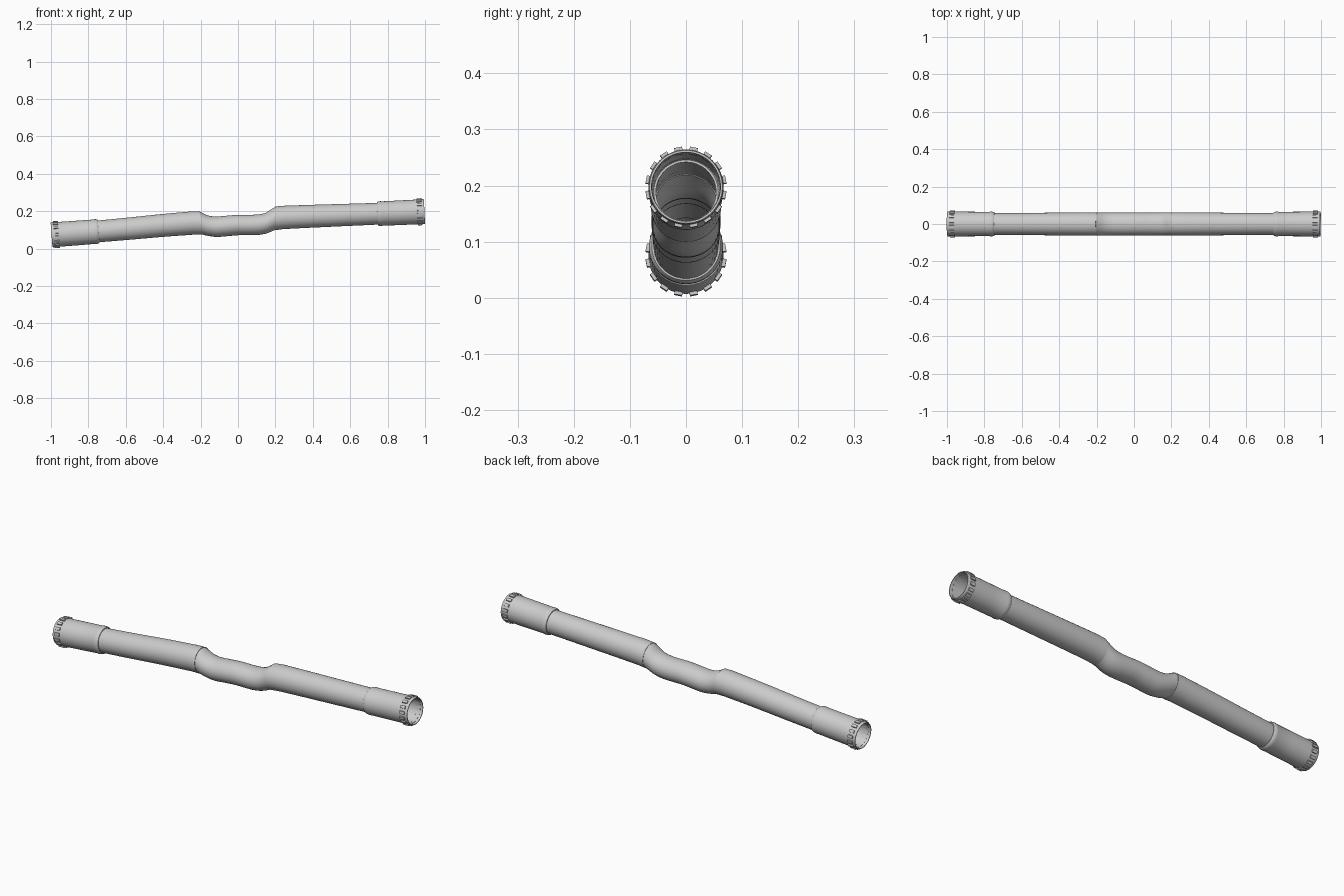
import bpy, bmesh, math
from mathutils import Matrix, Vector

if "Cube" in bpy.data.objects:
    bpy.data.objects.remove(bpy.data.objects["Cube"])

SIDES = 48
# Centreline of the bent tube: (x, z)
PATH = [(-1.0, .073), (-.76, .091), (-.6, .105), (-.4, .124), (-.26, .135), (-.205, .138),
        (-.165, .124), (-.12, .117), (-.06, .121), (0, .126), (.06, .126), (.11, .128),
        (.15, .136), (.18, .151), (.205, .163), (.3, .169), (.5, .177), (.76, .187), (1.0, .198)]


def centre(x):
    for i in range(len(PATH) - 1):
        (x0, z0), (x1, z1) = PATH[i], PATH[i + 1]
        if x <= x1 or i == len(PATH) - 2:
            def slope(k):
                a, b = PATH[max(k - 1, 0)], PATH[min(k + 1, len(PATH) - 1)]
                return (b[1] - a[1]) / (b[0] - a[0])
            t, h = (x - x0) / (x1 - x0), x1 - x0
            return ((2*t**3 - 3*t*t + 1) * z0 + (t**3 - 2*t*t + t) * h * slope(i)
                    + (3*t*t - 2*t**3) * z1 + (t**3 - t*t) * h * slope(i + 1))


def finish(bm, name, smooth=True):
    bmesh.ops.recalc_face_normals(bm, faces=bm.faces[:])
    mesh = bpy.data.meshes.new(name)
    bm.to_mesh(mesh)
    bm.free()
    ob = bpy.data.objects.new(name, mesh)
    bpy.context.collection.objects.link(ob)
    if smooth:
        bpy.ops.object.select_all(action='DESELECT')
        ob.select_set(True)
        bpy.context.view_layer.objects.active = ob
        bpy.ops.object.shade_smooth_by_angle(angle=math.radians(35))
    return ob


def tube(name, profile, tilt):
    """Closed hollow shell: profile rows are (x, radius y, radius z)."""
    bm = bmesh.new()
    rings = []
    for x, ry, rz in profile:
        ring = []
        for k in range(SIDES):
            a = 2 * math.pi * k / SIDES
            ring.append(bm.verts.new((x - rz * math.sin(a) * tilt, ry * math.cos(a),
                                      centre(x) + rz * math.sin(a))))
        rings.append(ring)
    for i, ring in enumerate(rings):
        nxt = rings[(i + 1) % len(rings)]
        for k in range(SIDES):
            j = (k + 1) % SIDES
            bm.faces.new((ring[k], ring[j], nxt[j], nxt[k]))
    return finish(bm, name)


def run(x0, x1, r0, r1, steps, wall=.004):
    """Outer rows one way, inner rows back, for a tapering pipe."""
    rows = [(x0 + (x1 - x0) * i / steps, r0 + (r1 - r0) * i / steps) for i in range(steps + 1)]
    return ([(x, r, r) for x, r in rows]
            + [(x, r - wall, r - wall) for x, r in reversed(rows)])


# Long pipes either side
tube("left_pipe", run(-.79, -.2, .0575, .0625, 14), .075)
tube("right_pipe", run(.2, .79, .0625, .0575, 14), .045)

# Sunken middle section, squashed slightly in height
outer = []
for i in range(33):
    x = -.203 + .406 * i / 32
    squash = .006 * min(1, (.203 - abs(x)) / .05)
    outer.append((x, .0605, .0605 - squash))
tube("middle_bend", outer + [(x, a - .004, b - .004) for x, a, b in reversed(outer)], .06)

# End sleeves with rounded inner collar, plus ring of small lugs
for side, name, tilt in ((-1, "left", .075), (1, "right", .048)):
    prof = [(.745, .057), (.745, .061), (.750, .0645), (.758, .066), (.768, .066), (.772, .065),
            (.85, .0655), (.95, .066), (.985, .067), (.994, .0665), (.997, .065),
            (.997, .0615), (.97, .0605), (.79, .0595), (.785, .055)]
    tube(name + "_sleeve", [(side * x, r, r) for x, r in prof], tilt)
    bm = bmesh.new()
    x = side * .971
    frame = Matrix.Translation((x, 0, centre(x))) @ Matrix.Rotation(-tilt, 4, 'Y')
    for k in range(16):
        spin = Matrix.Rotation(2 * math.pi * (k + .5) / 16, 4, 'X')
        box = Matrix.Translation((0, 0, .066)) @ Matrix.Diagonal((.026, .014, .0125, 1))
        bmesh.ops.create_cube(bm, size=1, matrix=frame @ spin @ box)
    finish(bm, name + "_lugs", False)
